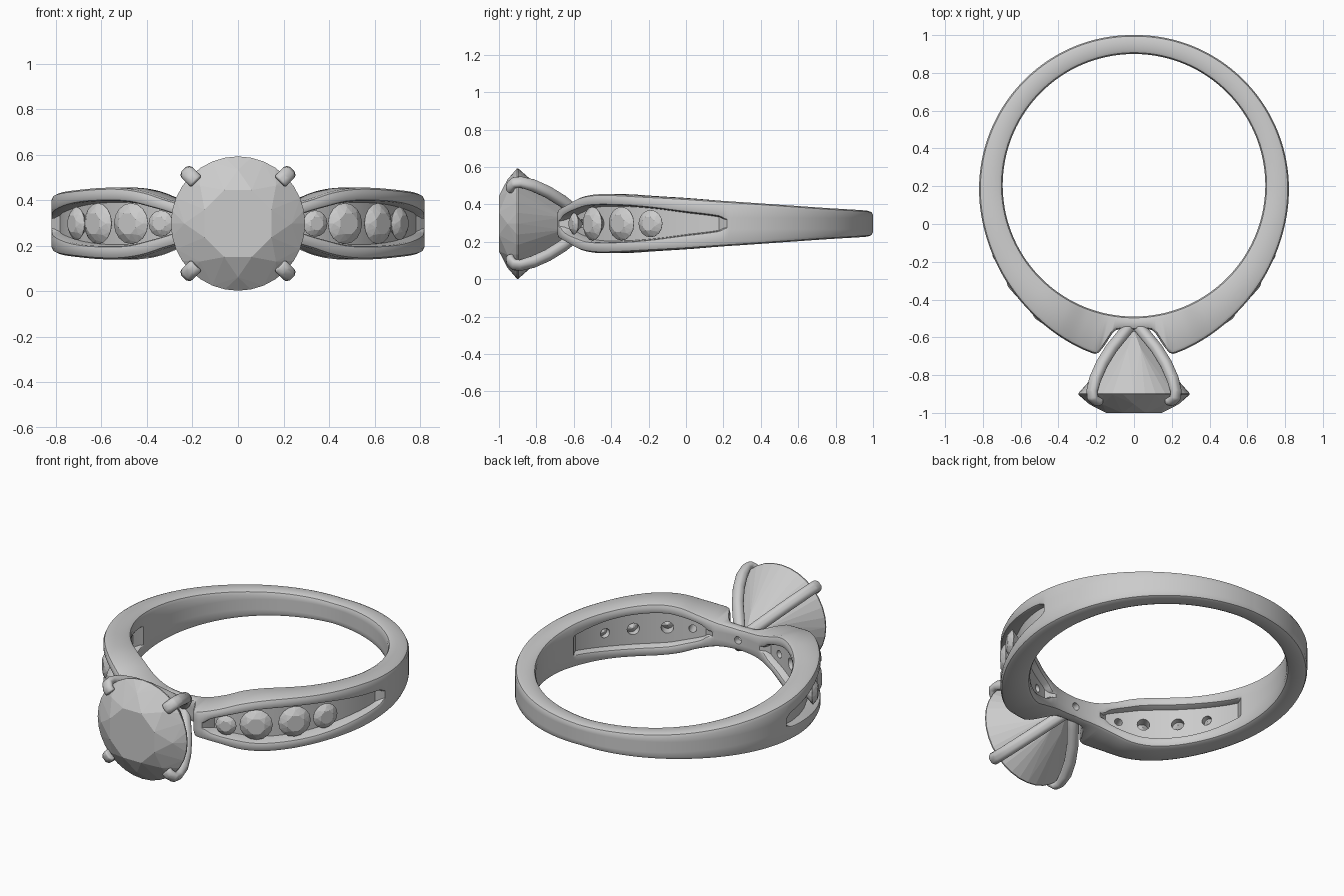
import bpy, bmesh
from math import sin, cos, radians, pi
from mathutils import Vector

if "Cube" in bpy.data.objects:
    bpy.data.objects.remove(bpy.data.objects["Cube"])

CY, CZ, RI = 0.205, 0.297, 0.695      # ring centre and bore radius


def curve(t, pts):
    """Smooth (cubic) interpolation through (t, value) points."""
    for i in range(len(pts) - 1):
        (t0, v0), (t1, v1) = pts[i], pts[i + 1]
        if t <= t1:
            def slope(j):
                a, b = max(j - 1, 0), min(j + 1, len(pts) - 1)
                return (pts[b][1] - pts[a][1]) / (pts[b][0] - pts[a][0])
            u, d = (t - t0) / (t1 - t0), t1 - t0
            m0, m1 = slope(i) * d, slope(i + 1) * d
            return (v0 * (2*u**3 - 3*u**2 + 1) + m0 * (u**3 - 2*u**2 + u)
                    + v1 * (3*u**2 - 2*u**3) + m1 * (u**3 - u**2))
    return pts[-1][1]


def ramp(t, a, b, c, d):
    """0 outside a..d, 1 inside b..c."""
    return max(0, min(1, (t - a) / (b - a), (d - t) / (d - c)))


def radial(deg):
    return Vector((sin(radians(deg)), -cos(radians(deg)), 0))


def finish(bm, name):
    bmesh.ops.recalc_face_normals(bm, faces=bm.faces)
    me = bpy.data.meshes.new(name)
    bm.to_mesh(me)
    bm.free()
    ob = bpy.data.objects.new(name, me)
    bpy.context.collection.objects.link(ob)
    return ob


def smooth(ob, deg=35):
    bpy.ops.object.select_all(action='DESELECT')
    ob.select_set(True)
    bpy.context.view_layer.objects.active = ob
    for m in list(ob.modifiers):
        bpy.ops.object.modifier_apply(modifier=m.name)
    bpy.ops.object.shade_smooth_by_angle(angle=radians(deg))


def skin(bm, rings, closed):
    n = len(rings[0])
    for i in range(len(rings) if closed else len(rings) - 1):
        a, b = rings[i], rings[(i + 1) % len(rings)]
        for k in range(n):
            bm.faces.new((a[k], a[(k + 1) % n], b[(k + 1) % n], b[k]))
    if not closed:
        bm.faces.new(rings[0])
        bm.faces.new(rings[-1])


# Band dimensions by angle from the front, in degrees
OUTER = [(0, .765), (6, .768), (8, .785), (11.3, .89), (12.6, .914), (15, .914),
         (26, .892), (40, .865), (55, .844), (70, .829), (90, .82), (135, .805), (180, .795)]
HALF_H = [(0, .065), (11, .075), (20, .105), (28, .14), (36, .156), (45, .157),
          (60, .147), (75, .136), (90, .121), (135, .083), (180, .066)]
SLOT = [(0, .012), (15, .014), (18, .04), (25, .07), (34, .096), (48, .098),
        (61, .086), (75, .062), (88, .038), (91, .02), (180, .02)]


def section(p):
    ro, h, g = curve(p, OUTER), curve(p, HALF_H), curve(p, SLOT)
    d = .07 * ramp(p, 15, 18, 60, 120) * ramp(p, 0, 1, 88, 91)
    di = .04 * ramp(p, 13, 17, 76, 80)
    e, ei = min(d, .012), min(di, .012)
    half = [(ro - d, g * .5), (ro - d, g * .93), (ro - e, g), (ro - e * .3, g + .004),
            (ro, g + .012), (ro, h - .022), (ro - .007, h - .007), (ro - .022, h),
            (RI + .022, h), (RI + .007, h - .007), (RI, h - .022), (RI, g + .012),
            (RI + ei * .3, g + .004), (RI + ei, g), (RI + di, g * .93), (RI + di, g * .5)]
    return half + [(r, -z) for r, z in reversed(half)]


# Band swept round the finger with channels outside and inside
bm = bmesh.new()
rings = []
for i in range(360):
    a = i if i <= 180 else i - 360
    rings.append([bm.verts.new(radial(a) * r + Vector((0, CY, CZ + z)))
                  for r, z in section(abs(a))])
skin(bm, rings, True)
band = finish(bm, "band")

# Holes drilled under each stone: angle, girdle distance, stone radius
STONES = [(22.9, .872, .058), (33.7, .847, .09), (48.2, .825, .09), (60.9, .812, .073)]
bm = bmesh.new()
drills = [(0, .022)] + [(s * a, r * .38) for a, _, r in STONES for s in (1, -1)]
for a, r in drills:
    d = radial(a)
    mat = d.to_track_quat('Z', 'Y').to_matrix().to_4x4()
    mat.translation = d * .75 + Vector((0, CY, CZ))
    bmesh.ops.create_cone(bm, cap_ends=True, segments=20, radius1=r, radius2=r,
                          depth=.3, matrix=mat)
cutter = finish(bm, "drill_cutter")
cutter.hide_render = True
mod = band.modifiers.new("holes", 'BOOLEAN')
mod.operation, mod.object, mod.solver = 'DIFFERENCE', cutter, 'EXACT'
smooth(band)
bpy.data.objects.remove(cutter)


# Round cut stone as a convex hull of facet corners
def stone(name, loc, direction, R, girdle, depth):
    bm = bmesh.new()
    for n, r, z, off in ((8, .54, .34, .5), (8, .8, .185, 0), (girdle, 1, .012, 0),
                         (girdle, 1, -.012, 0), (8, .3, -.725 * depth, .5)):
        for k in range(n):
            a = 2 * pi * (k + off) / n
            bm.verts.new((R * r * cos(a), R * r * sin(a), R * z))
    bm.verts.new((0, 0, -R * depth))
    bmesh.ops.convex_hull(bm, input=bm.verts)
    bmesh.ops.dissolve_limit(bm, angle_limit=radians(1), verts=bm.verts, edges=bm.edges)
    ob = finish(bm, name)
    ob.location = loc
    ob.rotation_mode = 'QUATERNION'
    ob.rotation_quaternion = direction.to_track_quat('Z', 'Y')
    return ob


stone("centre_stone", (0, -.9, CZ), Vector((0, -1, 0)), .295, 32, 1.14)
for side, s in (("right", 1), ("left", -1)):
    for i, (a, dist, r) in enumerate(STONES):
        d = radial(s * a)
        stone(f"{side}_side_stone_{i + 1}", d * dist + Vector((0, CY, CZ)), d, r, 16, .9)

# Four claws: path of (distance from stone axis, y), square section
PATH = [(.02, -.53), (.09, -.59), (.17, -.66), (.24, -.74), (.29, -.82),
        (.315, -.885), (.312, -.918), (.285, -.937), (.26, -.94)]
for i in range(4):
    ang = pi / 4 + i * pi / 2
    out = Vector((cos(ang), 0, sin(ang)))
    tan = Vector((-sin(ang), 0, cos(ang)))
    pts = [out * d + Vector((0, y, CZ)) for d, y in PATH]
    bm = bmesh.new()
    rings = []
    for k, p in enumerate(pts):
        t = (pts[min(k + 1, len(pts) - 1)] - pts[max(k - 1, 0)]).normalized()
        nrm = t.cross(tan)
        w, th = .033, (.03 if k < 5 else .024)
        c = .45
        rings.append([bm.verts.new(p + tan * (w * u) + nrm * (th * v)) for u, v in
                      ((1, c), (c, 1), (-c, 1), (-1, c), (-1, -c), (-c, -1), (c, -1), (1, -c))])
    skin(bm, rings, False)
    claw = finish(bm, f"claw_{i + 1}")
    bev = claw.modifiers.new("round", 'BEVEL')
    bev.width, bev.segments, bev.angle_limit = .008, 2, radians(35)
    smooth(claw, 50)
